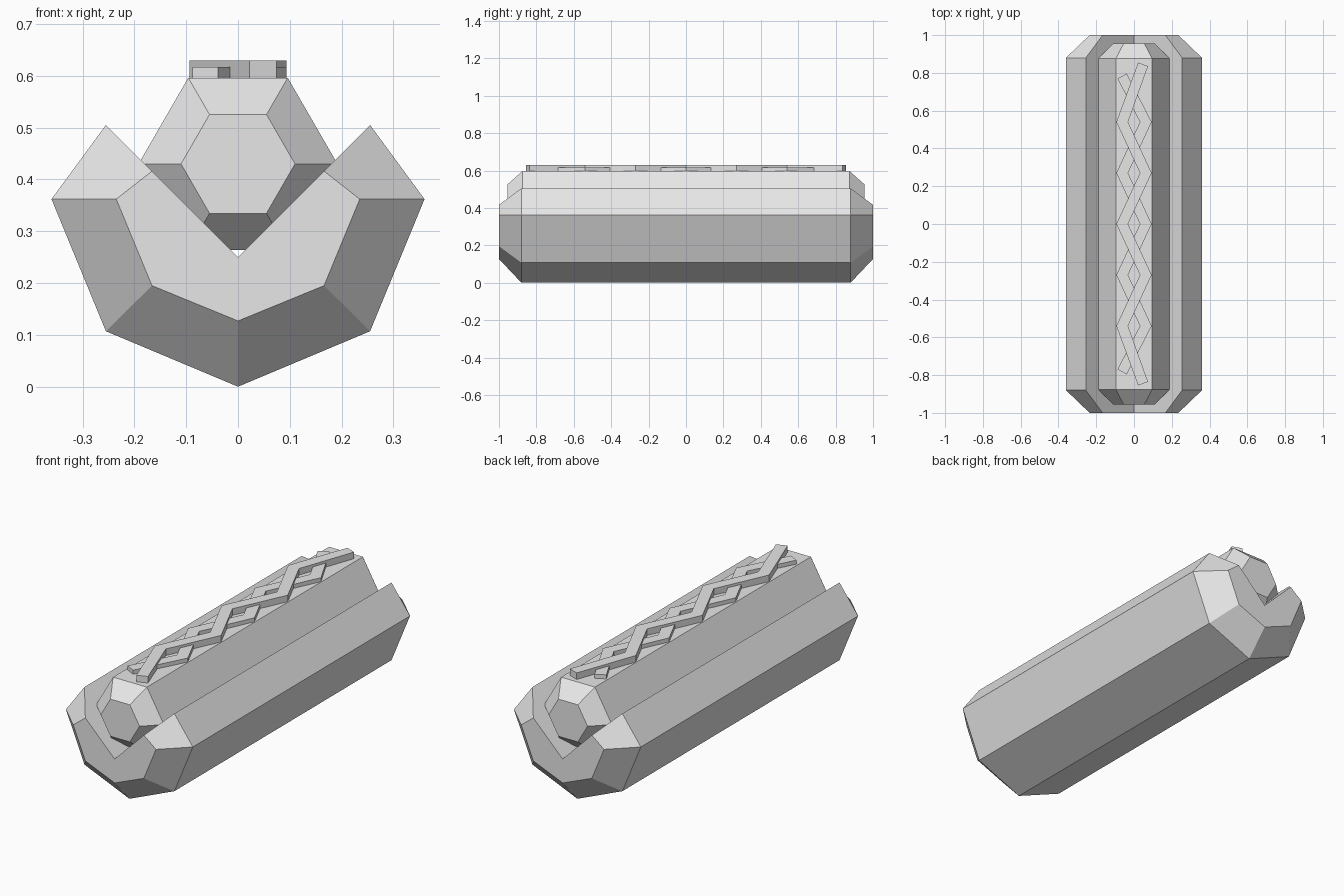
import bpy
import bmesh
from math import cos, sin, radians
from mathutils import Vector

default = bpy.data.objects.get("Cube")
if default:
    bpy.data.objects.remove(default, do_unlink=True)

grey = bpy.data.materials.new("plain_grey")
grey.use_nodes = True
grey.diffuse_color = (0.8, 0.8, 0.8, 1)
grey.node_tree.nodes["Principled BSDF"].inputs["Base Color"].default_value = (0.8, 0.8, 0.8, 1)


def loft(name, sections):
    """Join matching rings of points into a closed, flat-shaded solid."""
    bm = bmesh.new()
    rings = [[bm.verts.new(p) for p in ring] for ring in sections]
    for a, b in zip(rings, rings[1:]):
        for i in range(len(a)):
            j = (i + 1) % len(a)
            bm.faces.new((a[i], a[j], b[j], b[i]))
    bm.faces.new(rings[0][::-1])
    bm.faces.new(rings[-1])
    bmesh.ops.recalc_face_normals(bm, faces=bm.faces)
    mesh = bpy.data.meshes.new(name)
    bm.to_mesh(mesh)
    bm.free()
    mesh.materials.append(grey)
    obj = bpy.data.objects.new(name, mesh)
    bpy.context.collection.objects.link(obj)
    return obj


def bevelled_bar(name, body, tip, body_y, tip_y):
    """Bar along y with a full body profile and smaller end profiles."""
    stations = ((-tip_y, tip), (-body_y, body), (body_y, body), (tip_y, tip))
    return loft(name, [[(x, y, z) for x, z in prof] for y, prof in stations])


def mirrored(half):
    """Close a right-hand profile whose first and last points lie on x = 0."""
    return half + [(-x, z) for x, z in half[-2:0:-1]]


def hexagon(radius, z):
    return [(radius * cos(radians(60 * i)), z + radius * sin(radians(60 * i)))
            for i in range(6)]


# Bun: part of an octagon with a V-shaped slot along its top
bun_body = mirrored([(0, 0), (0.255, 0.107), (0.36, 0.362), (0.255, 0.505), (0, 0.25)])
bun_tip = mirrored([(0, 0.127), (0.166, 0.195), (0.235, 0.362), (0.166, 0.416), (0, 0.25)])
bevelled_bar("bun", bun_body, bun_tip, 0.88, 1.0)

# Sausage: hexagonal bar resting in the slot
bevelled_bar("sausage", hexagon(0.192, 0.43), hexagon(0.11, 0.43), 0.875, 0.955)


def zigzag(name, path, bottom, top, half_width=0.031):
    """Flat mitred ribbon following the path, with square-cut ends."""
    pts = [Vector(p) for p in path]
    last = len(pts) - 1
    sections = []
    for i, p in enumerate(pts):
        side = Vector((1, 0)) * half_width
        if i in (0, last):
            d = (pts[1] - pts[0] if i == 0 else pts[last] - pts[last - 1]).normalized()
            side = Vector((d.y, -d.x)) * half_width * 0.9
        a, b = p - side, p + side
        sections.append([(a.x, a.y, bottom), (b.x, b.y, bottom),
                         (b.x, b.y, top), (a.x, a.y, top)])
    return loft(name, sections)


# Two crossing sauce ribbons on the sausage
def sauce_path(sign, end):
    middle = [(sign * 0.0625 * (-1) ** k, 0.27 * k) for k in range(-2, 3)]
    return [(end[0], -end[1])] + middle + [end]


zigzag("upper_sauce", sauce_path(-1, (0.048, 0.845)), 0.59, 0.63)
zigzag("lower_sauce", sauce_path(1, (-0.063, 0.783)), 0.59, 0.617)
